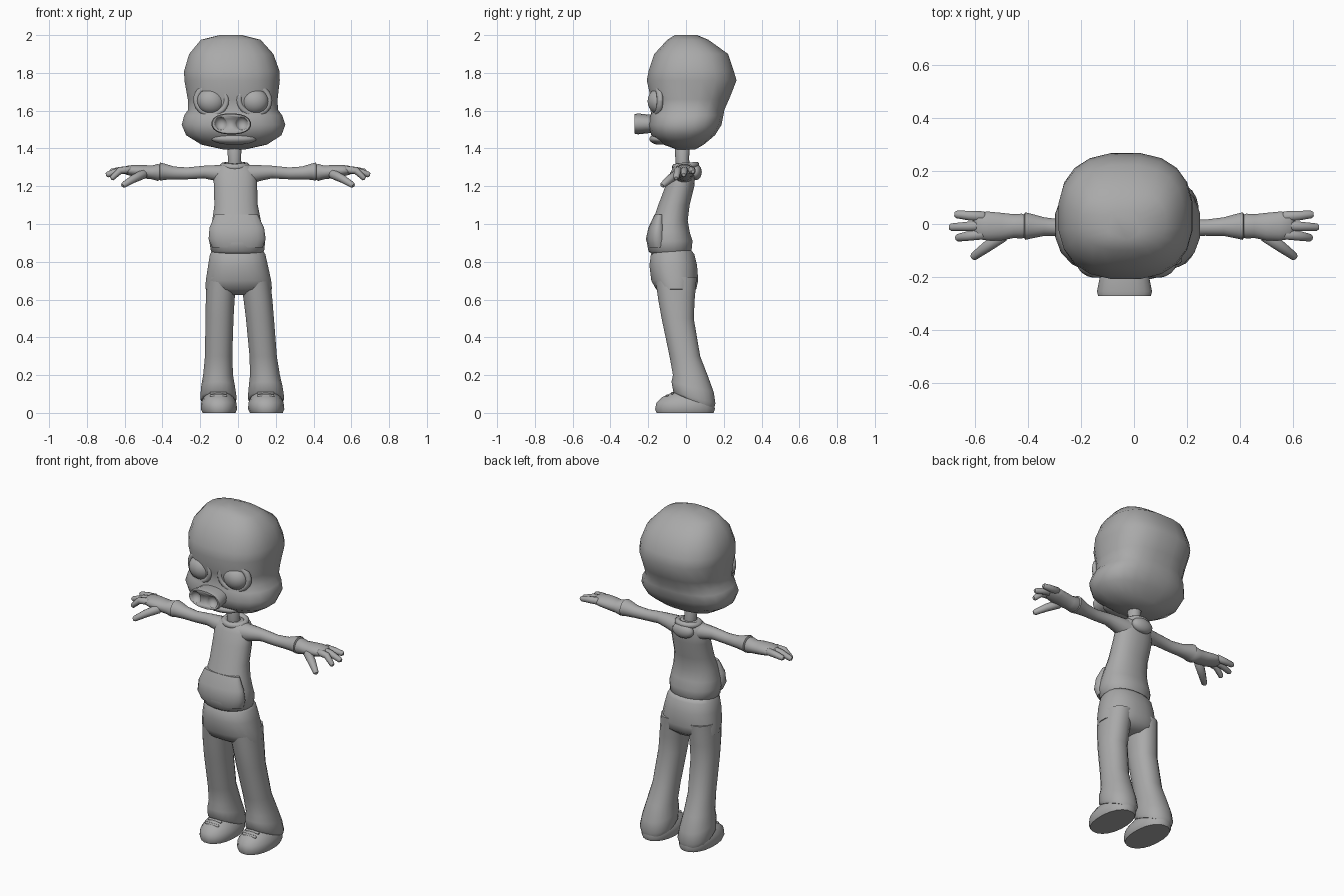
import bpy, bmesh, math
from mathutils import Vector

if "Cube" in bpy.data.objects:
    bpy.data.objects.remove(bpy.data.objects["Cube"])

grey = bpy.data.materials.new("plain grey")
grey.diffuse_color = (0.4, 0.4, 0.4, 1)
grey.use_nodes = True
grey.node_tree.nodes["Principled BSDF"].inputs["Base Color"].default_value = grey.diffuse_color


def lean(p):
    # the figure leans slightly sideways
    return Vector((p[0] + 0.025 - 0.032 * p[2], p[1], p[2]))


def ring(c, u, v, n=20, e=2.0):
    """Superellipse points about centre c with half-axes u and v."""
    c, u, v = Vector(c), Vector(u), Vector(v)
    pts = []
    for i in range(n):
        a = 2 * math.pi * (i + 0.5) / n
        ca, sa = math.cos(a), math.sin(a)
        pts.append(c + u * math.copysign(abs(ca) ** (2 / e), ca)
                   + v * math.copysign(abs(sa) ** (2 / e), sa))
    return pts


def loft(name, rings, side=1, leaning=True):
    bm = bmesh.new()
    rows = []
    for r in rings:
        pts = [Vector((p.x * side, p.y, p.z)) for p in r]
        rows.append([bm.verts.new(lean(p) if leaning else p) for p in pts])
    n = len(rows[0])
    for a, b in zip(rows, rows[1:]):
        for i in range(n):
            j = (i + 1) % n
            bm.faces.new((a[i], a[j], b[j], b[i]))
    bm.faces.new(rows[0])
    bm.faces.new(rows[-1])
    bmesh.ops.recalc_face_normals(bm, faces=bm.faces)
    me = bpy.data.meshes.new(name)
    bm.to_mesh(me)
    bm.free()
    me.materials.append(grey)
    ob = bpy.data.objects.new(name, me)
    bpy.context.collection.objects.link(ob)
    return ob


def stack(name, rows, e=2.2, side=1, n=20):
    """Rows: z at front, z at back, centre x, half width, front y, back y."""
    rings = []
    for zf, zb, cx, hx, yf, yb in rows:
        c = (cx, (yf + yb) / 2, (zf + zb) / 2)
        rings.append(ring(c, (hx, 0, 0), (0, (yb - yf) / 2, (zb - zf) / 2), n, e))
    return loft(name, rings, side)


def flat(rows):
    return [(z, z, 0, hx, yf, yb) for z, hx, yf, yb in rows]


def tube(name, pts, radii, side=1, leaning=False, n=10):
    """Round tube along points with rounded ends."""
    pts = [Vector(p) for p in pts]
    d = (pts[-1] - pts[0]).normalized()
    u = d.cross(Vector((0, 0, 1))).normalized()
    v = d.cross(u)
    rings = [ring(pts[0] - d * radii[0] * 0.6, u * radii[0] * 0.5, v * radii[0] * 0.5, n)]
    rings += [ring(p, u * r, v * r, n) for p, r in zip(pts, radii)]
    rings.append(ring(pts[-1] + d * radii[-1] * 0.6, u * radii[-1] * 0.6, v * radii[-1] * 0.6, n))
    return loft(name, rings, side, leaning)


def ball(name, c, r, side=1):
    rings = []
    for i in range(1, 12):
        t = math.pi * i / 12
        s = math.sin(t)
        rings.append(ring((c[0], c[1], c[2] - r[2] * math.cos(t) / math.cos(math.pi / 12)),
                          (r[0] * s, 0, 0), (0, r[1] * s, 0), 20))
    return loft(name, rings, side)


def torus(name, c, u, v, w, minor, side=1):
    """Closed ring in the u-v plane, thickened along w."""
    c, u, v, w = Vector(c), Vector(u), Vector(v), Vector(w)
    rings = []
    for i in range(25):
        a = 2 * math.pi * i / 24
        d = u * math.cos(a) + v * math.sin(a)
        rings.append(ring(c + d, d.normalized() * minor, w * minor, 8))
    return loft(name, rings, side)


# head: skull, pinched temples, wide cheeks
stack("head", flat([
    (2.0, .06, -.06, .06), (1.975, .16, -.10, .12), (1.9, .225, -.17, .225),
    (1.81, .255, -.20, .255), (1.76, .255, -.21, .27), (1.66, .24, -.187, .23),
    (1.605, .24, -.18, .205), (1.575, .262, -.19, .2), (1.525, .277, -.2, .19),
    (1.47, .255, -.185, .155), (1.42, .175, -.12, .095), (1.395, .06, -.05, .05)]), e=2.5)
ball("lower_lip", (0, -.135, 1.45), (.12, .06, .03))
for s in (1, -1):
    ball("eye", (.115, -.142, 1.65), (.075, .062, .067), s)
    torus("eyelid_rim", (.115, -.158, 1.655), (.08, 0.02, 0), (0, 0, .073), (0, 1, 0), .016, s)

# snout with two nostril holes
snout = loft("snout", [ring((-.012, y, 1.53), (hx, 0, 0), (0, 0, hz), 20, 2.3)
                       for y, hx, hz in ((-.13, .095, .05), (-.2, .094, .05),
                                         (-.255, .105, .056), (-.273, .1, .052))])
for x in (-.067, .043):
    cutter = ball("nostril_cutter", (x, -.28, 1.532), (.034, .035, .034))
    cutter.hide_render = True
    cutter.hide_viewport = False
    cutter.display_type = 'WIRE'
    m = snout.modifiers.new("nostril", 'BOOLEAN')
    m.operation, m.object = 'DIFFERENCE', cutter

# neck, jumper, hood and pouch
tube("neck", [(0, -.01, 1.26), (0, -.02, 1.34), (0, -.02, 1.44)][::1], [.045, .036, .042], leaning=True)
stack("jumper", flat([
    (.84, .12, -.18, .02), (.855, .142, -.2, .03), (.91, .15, -.21, .036),
    (.96, .143, -.198, .02), (1.02, .13, -.175, .01), (1.1, .116, -.148, .02),
    (1.2, .116, -.11, .045), (1.27, .115, -.085, .05), (1.305, .095, -.065, .045),
    (1.32, .05, -.05, .03)]))
stack("front_pouch", flat([
    (.875, .135, -.2, -.09), (.92, .153, -.213, -.09), (.98, .146, -.2, -.1),
    (1.05, .115, -.167, -.11)]))
torus("collar", (0, -.002, 1.307), (.062, 0, 0), (0, .055, .005), (0, 0, 1), .018)
ball("hood", (0, .05, 1.275), (.068, .034, .042))

# trousers
stack("trouser_seat", flat([
    (.86, .135, -.17, .03), (.84, .148, -.187, .045), (.78, .16, -.195, .06),
    (.7, .175, -.185, .066), (.655, .178, -.16, .055), (.625, .07, -.11, .02)]), e=2.3)
for s in (1, -1):
    stack("trouser_leg", [
        (.72, .72, .088, .08, -.165, .058), (.6, .6, .1, .077, -.148, .047),
        (.5, .5, .107, .075, -.13, .042), (.3, .3, .118, .073, -.088, .076),
        (.2, .2, .124, .08, -.07, .115), (.165, .11, .126, .09, -.078, .148),
        (.11, .05, .126, .097, -.068, .157), (.1, .025, .126, .09, -.06, .15)], side=s)
    # shoe with two laces
    stack("shoe", [(z, z, .125, hx, yf, yb) for z, hx, yf, yb in (
        (0, .088, -.158, .148), (.02, .097, -.165, .155), (.055, .094, -.158, .15),
        (.085, .078, -.125, .14), (.105, .06, -.08, .12), (.12, .045, -.05, .1))], side=s)
    for y, z in ((-.1, .09), (-.072, .104)):
        tube("lace", [(.085, y, z), (.165, y, z)], [.008, .008], s, True, 8)

# arms, gloves and fingers
def limb(name, rows, s):
    loft(name, [ring((x, y, z), (0, hy, 0), (0, 0, hz), 16)
                for x, y, z, hy, hz in rows], s, False)


for s in (1, -1):
    limb("sleeve", [
        (.05, -.015, 1.26, .055, .055), (.12, -.015, 1.27, .045, .042),
        (.18, -.015, 1.275, .034, .034), (.27, -.014, 1.268, .031, .032),
        (.34, -.01, 1.27, .036, .035), (.39, -.008, 1.277, .048, .044),
        (.412, -.008, 1.277, .053, .049), (.418, -.008, 1.277, .04, .035)], s)
    limb("glove", [
        (.40, -.008, 1.275, .04, .035), (.425, -.008, 1.273, .048, .046),
        (.455, -.008, 1.273, .046, .037), (.5, -.01, 1.277, .053, .036),
        (.55, -.008, 1.282, .056, .032), (.59, -.006, 1.284, .052, .024),
        (.605, -.005, 1.282, .035, .014)], s)
    for y0, y1, x1, z1 in ((.028, .036, .67, 1.278), (-.006, -.012, .69, 1.262),
                           (-.038, -.052, .665, 1.245)):
        tube("finger", [(.57, y0, 1.287), (.625, (y0 + y1) / 2, 1.283), (x1, y1, z1)],
             [.021, .019, .015], s)
    tube("thumb", [(.5, -.045, 1.265), (.555, -.085, 1.238), (.605, -.122, 1.207)],
         [.026, .022, .016], s)

# smooth shading on every part
bpy.ops.object.select_all(action='DESELECT')
for ob in bpy.context.scene.objects:
    ob.select_set(True)
    bpy.context.view_layer.objects.active = ob
bpy.ops.object.shade_smooth_by_angle(angle=math.radians(55))
